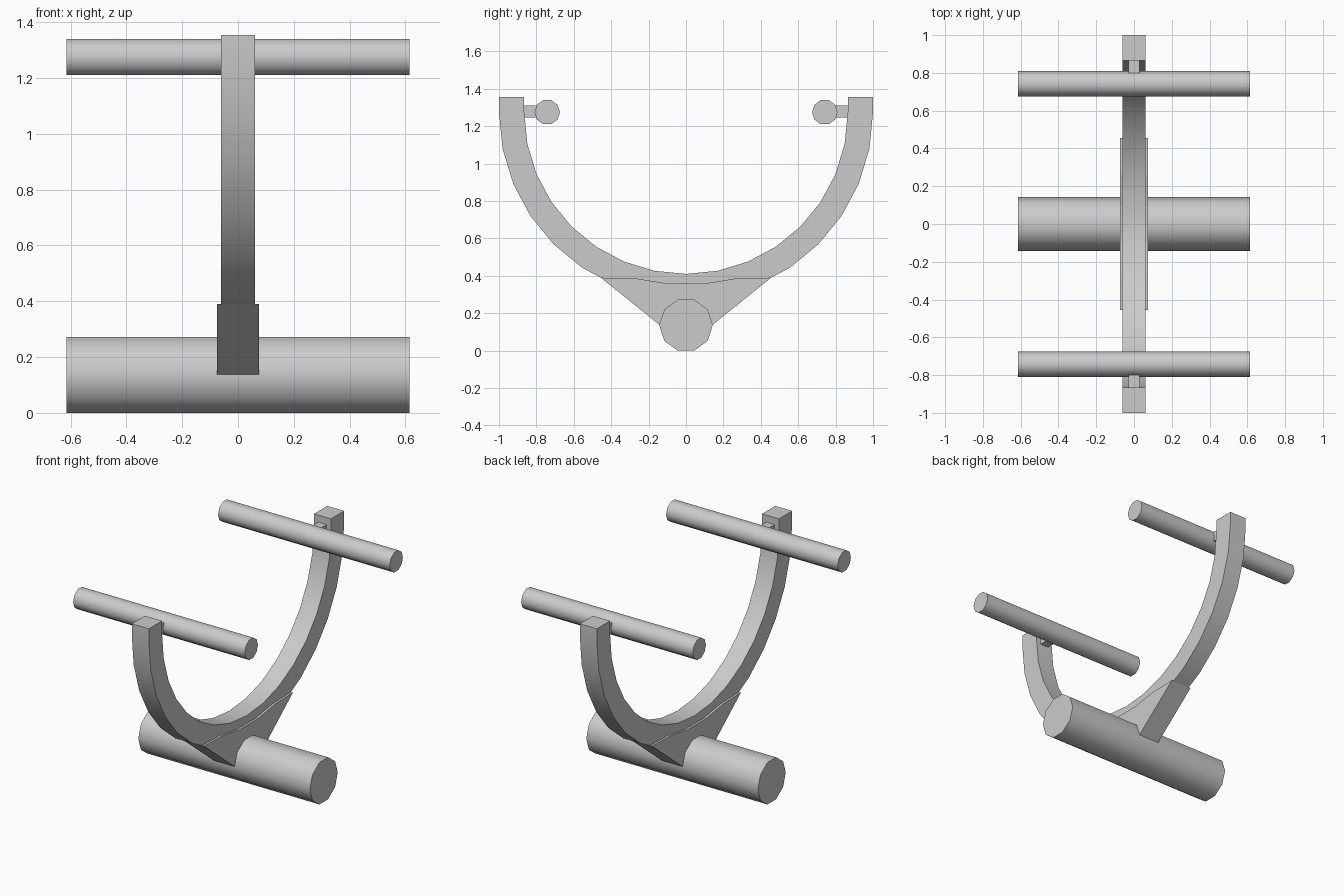
import bpy, bmesh
from math import sin, cos, radians

if "Cube" in bpy.data.objects:
    bpy.data.objects.remove(bpy.data.objects["Cube"])


def extrude_x(name, profile, half_width, smooth=True):
    """Extrude a (y, z) outline symmetrically along x."""
    bm = bmesh.new()
    face = bm.faces.new([bm.verts.new((-half_width, y, z)) for y, z in profile])
    moved = bmesh.ops.extrude_face_region(bm, geom=[face])["geom"]
    verts = [v for v in moved if isinstance(v, bmesh.types.BMVert)]
    bmesh.ops.translate(bm, verts=verts, vec=(2 * half_width, 0, 0))
    bmesh.ops.recalc_face_normals(bm, faces=bm.faces)
    mesh = bpy.data.meshes.new(name)
    bm.to_mesh(mesh)
    bm.free()
    ob = bpy.data.objects.new(name, mesh)
    bpy.context.collection.objects.link(ob)
    if smooth:
        bpy.ops.object.select_all(action='DESELECT')
        ob.select_set(True)
        bpy.context.view_layer.objects.active = ob
        bpy.ops.object.shade_smooth_by_angle(angle=radians(40))
    return ob


def circle(y, z, r, n=10):
    return [(y + r * cos(radians(360 * i / n)), z + r * sin(radians(360 * i / n)))
            for i in range(n)]


ARC_Z, TOP_Z = 1.275, 1.355


def arc(r):
    """Half circle hanging below ARC_Z, with short straight ends."""
    angles = [radians(-90 + 11.25 * i) for i in range(17)]
    return [(-r, TOP_Z)] + [(r * sin(a), ARC_Z - r * cos(a)) for a in angles] + [(r, TOP_Z)]


# U-shaped yoke
extrude_x("yoke_arch", arc(1.0) + arc(0.865)[::-1], 0.061)

# Wedge joining the yoke to the lower bar
right = [(0.14, 0.136), (0.455, 0.39), (0.262, 0.385), (0.096, 0.358)]
extrude_x("yoke_bracket", right + [(-y, z) for y, z in right[::-1]], 0.075, smooth=False)

# Thick lower bar
extrude_x("lower_bar", circle(0, 0.136, 0.143), 0.615)

# Upper bars and the pegs that hold them
for side, s in (("front", -1), ("back", 1)):
    extrude_x(side + "_upper_bar", circle(s * 0.742, ARC_Z, 0.068), 0.615)
    extrude_x(side + "_bar_peg", [(s * 0.77, 1.246), (s * 0.88, 1.246),
                                  (s * 0.88, 1.31), (s * 0.77, 1.31)], 0.03, smooth=False)
